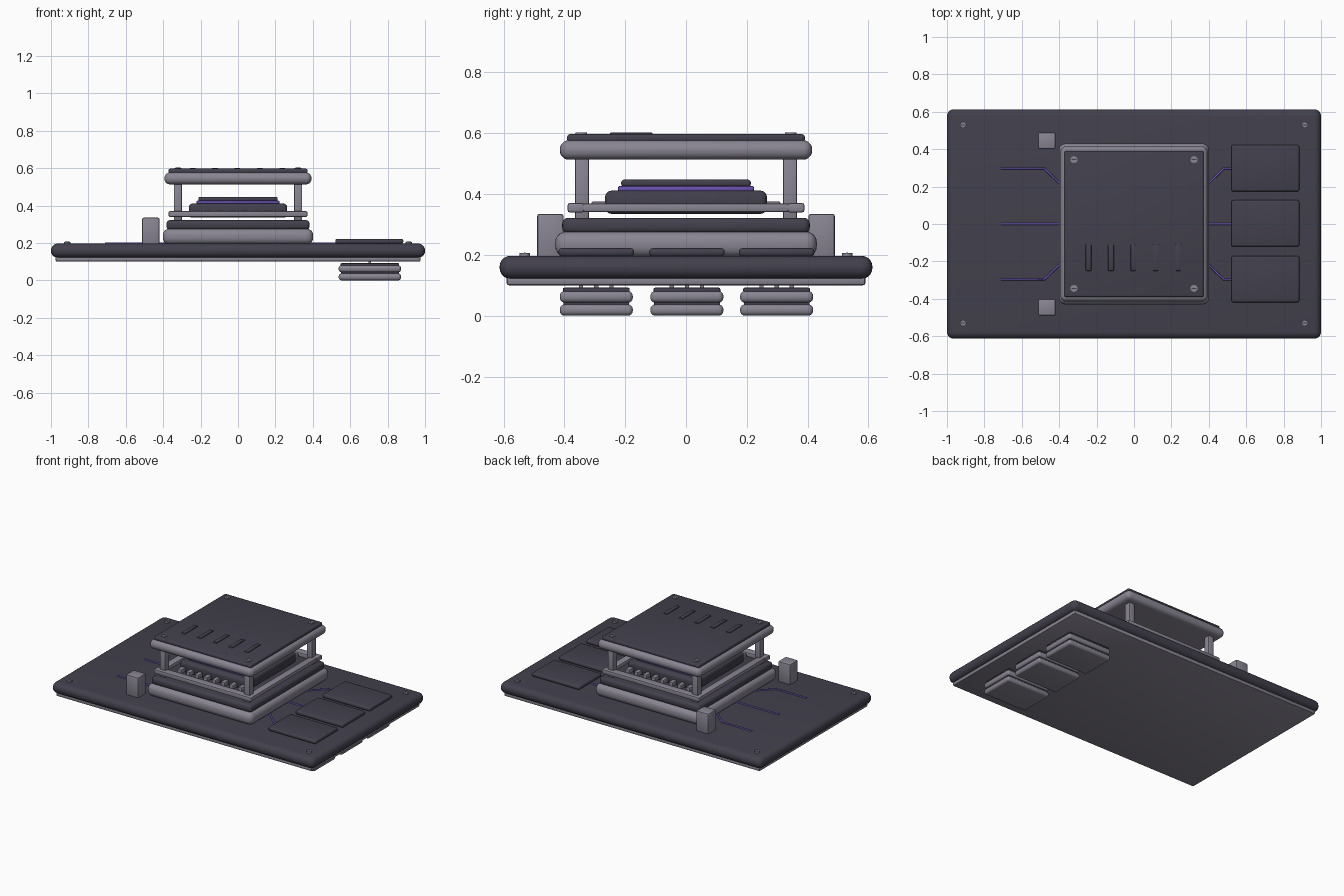
import bpy, math

cube = bpy.data.objects.get("Cube")
if cube:
    bpy.data.objects.remove(cube, do_unlink=True)


def material(name, rgb):
    m = bpy.data.materials.new(name)
    m.use_nodes = True
    colour = (*rgb, 1)
    m.diffuse_color = colour
    m.node_tree.nodes["Principled BSDF"].inputs["Base Color"].default_value = colour
    return m


DARK = material("charcoal", (0.055, 0.051, 0.072))
LIGHT = material("warm grey", (0.25, 0.235, 0.29))
PURPLE = material("violet", (0.14, 0.085, 0.42))


def finish(ob, name, mat):
    ob.name = name
    ob.data.materials.append(mat)
    bpy.ops.object.shade_smooth_by_angle(angle=math.radians(35))
    return ob


def slab(name, mat, centre, half, z0, z1, bevel=0.0, segments=4):
    """Box given by plan centre, plan half sizes and height range."""
    bpy.ops.mesh.primitive_cube_add(size=2, location=(*centre, (z0 + z1) / 2))
    ob = bpy.context.object
    ob.scale = (*half, (z1 - z0) / 2)
    bpy.ops.object.transform_apply(location=False, rotation=False, scale=True)
    if bevel:
        mod = ob.modifiers.new("rounded edges", "BEVEL")
        mod.width = bevel
        mod.segments = segments
        bpy.ops.object.modifier_apply(modifier=mod.name)
    return finish(ob, name, mat)


def screw(name, x, y, z, radius, height):
    bpy.ops.mesh.primitive_cylinder_add(vertices=16, radius=radius, depth=height,
                                        location=(x, y, z + height / 2))
    finish(bpy.context.object, name, LIGHT)
    slab(name + "_slot", DARK, (x, y), (radius * 0.7, radius * 0.15),
         z + height - 0.002, z + height + 0.001)


def trace(name, points):
    curve = bpy.data.curves.new(name, "CURVE")
    curve.dimensions = "3D"
    curve.bevel_depth = 0.006
    curve.bevel_resolution = 1
    curve.use_fill_caps = True
    line = curve.splines.new("POLY")
    line.points.add(len(points) - 1)
    for p, (x, y) in zip(line.points, points):
        p.co = (x, y, 0.198, 1)
    curve.materials.append(PURPLE)
    bpy.context.collection.objects.link(bpy.data.objects.new(name, curve))


SIGNS = (-1, 1)
MID = (0, 0)

# Main board and backing plate
slab("board", DARK, MID, (1, 0.613), 0.121, 0.197, 0.036, 5)
slab("backing_plate", LIGHT, MID, (0.975, 0.59), 0.1, 0.13, 0.008, 2)

# Board corner screws
for sx in SIGNS:
    for sy in SIGNS:
        screw("board_screw", sx * 0.913, sy * 0.53, 0.196, 0.017, 0.01)

# Pads on the board and stacked contacts beneath them
for y in (-0.295, 0.003, 0.298):
    slab("top_pad", DARK, (0.702, y), (0.182, 0.124), 0.195, 0.222, 0.011, 3)
    slab("contact_foot", LIGHT, (0.705, y), (0.167, 0.12), 0, 0.037, 0.016)
    slab("contact_neck", DARK, (0.705, y), (0.155, 0.108), 0.03, 0.05)
    slab("contact_middle", LIGHT, (0.705, y), (0.167, 0.12), 0.043, 0.081, 0.016)
    slab("contact_cap", DARK, (0.705, y), (0.157, 0.11), 0.076, 0.092, 0.005, 2)
    for off in (-0.05, 0, 0.05):
        slab("contact_pin", LIGHT, (0.705, y + off), (0.007, 0.007), 0.088, 0.104)

# Violet traces
for side, reach in ((-1, 0.71), (1, 0.53)):
    trace("straight_trace", [(side * reach, 0), (side * 0.38, 0)])
    for sy in SIGNS:
        trace("bent_trace", [(side * reach, sy * 0.297), (side * 0.48, sy * 0.297),
                             (side * 0.38, sy * 0.2)])

# Corner blocks
for sy in SIGNS:
    slab("corner_block", LIGHT, (-0.466, sy * 0.446), (0.047, 0.044),
         0.19, 0.335, 0.009, 2)

# Pedestal
slab("pedestal", LIGHT, MID, (0.402, 0.43), 0.192, 0.277, 0.036, 5)
slab("pedestal_top", DARK, MID, (0.383, 0.407), 0.27, 0.322, 0.02, 4)

# Rail frame around the chip
for s in SIGNS:
    slab("long_rail", LIGHT, (0, s * 0.362), (0.371, 0.027), 0.34, 0.37, 0.006, 2)
    slab("cross_rail", LIGHT, (s * 0.343, 0), (0.025, 0.388), 0.341, 0.369, 0.006, 2)

# Chip with side pins
slab("chip_body", DARK, MID, (0.263, 0.266), 0.335, 0.411, 0.02, 3)
slab("violet_layer", PURPLE, MID, (0.222, 0.224), 0.408, 0.426, 0.005, 2)
slab("chip_cap", DARK, MID, (0.212, 0.213), 0.424, 0.447, 0.008, 3)
for sy in SIGNS:
    for i in range(8):
        slab("chip_pin", LIGHT, (-0.231 + i * 0.066, sy * 0.283), (0.015, 0.028),
             0.345, 0.376, 0.006, 2)

# Posts carrying the lid
for sx in SIGNS:
    for sy in SIGNS:
        slab("post", LIGHT, (sx * 0.321, sy * 0.342), (0.022, 0.023),
             0.315, 0.52, 0.006, 2)
        screw("lid_screw", sx * 0.321, sy * 0.344, 0.595, 0.019, 0.007)

# Lid with raised vents
slab("lid_rim", LIGHT, MID, (0.393, 0.415), 0.513, 0.577, 0.03, 5)
slab("lid_top", DARK, MID, (0.372, 0.391), 0.57, 0.597, 0.01, 3)
for i in range(5):
    slab("lid_vent", DARK, (-0.243 + i * 0.12, -0.18), (0.015, 0.07),
         0.592, 0.602, 0.003, 2)
